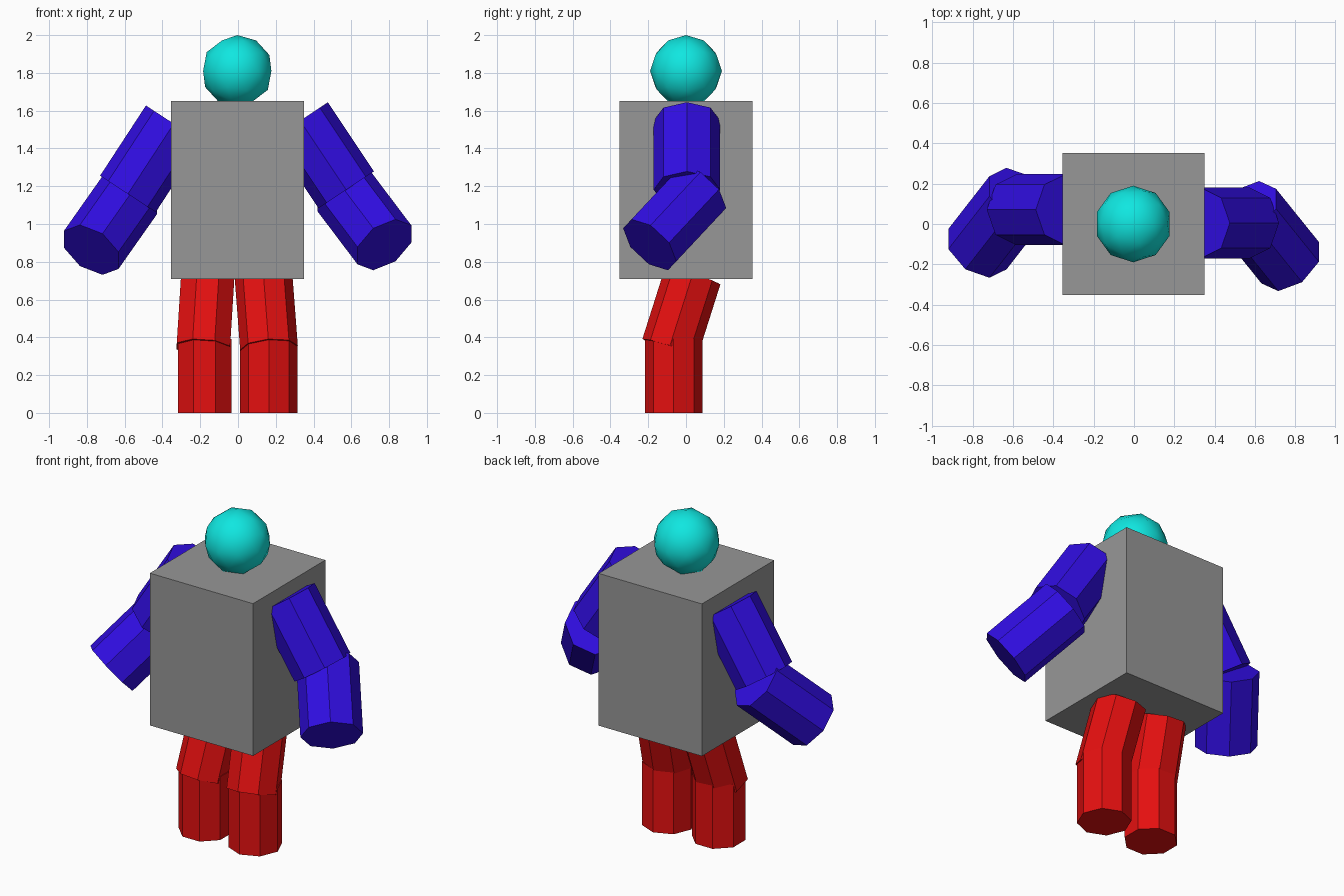
import bpy
import math
from mathutils import Matrix, Vector

if "Cube" in bpy.data.objects:
    bpy.data.objects.remove(bpy.data.objects["Cube"], do_unlink=True)


def make_material(name, colour):
    mat = bpy.data.materials.new(name)
    mat.use_nodes = True
    mat.diffuse_color = (*colour, 1)
    mat.node_tree.nodes["Principled BSDF"].inputs["Base Color"].default_value = (*colour, 1)
    return mat


GREY = make_material("grey", (0.31, 0.31, 0.31))
BLUE = make_material("blue", (0.03, 0.004, 0.76))
RED = make_material("red", (0.78, 0.005, 0.005))
CYAN = make_material("turquoise", (0.005, 0.8, 0.75))


def finish(name, mat):
    obj = bpy.context.object
    obj.name = name
    obj.data.materials.append(mat)
    return obj


def limb(name, start, end, radius, mat, ref, flat=False):
    """Eight-sided tube from start to end, with a corner (or a flat side) towards ref."""
    start, end = Vector(start), Vector(end)
    z = (end - start).normalized()
    ref = Vector(ref)
    x = (ref - z * ref.dot(z)).normalized()
    y = z.cross(x)
    bpy.ops.mesh.primitive_cylinder_add(vertices=8, radius=radius, depth=(end - start).length)
    obj = finish(name, mat)
    turn = Matrix((x, y, z)).transposed().to_4x4()
    roll = Matrix.Rotation(math.radians(22.5 if flat else 0), 4, "Z")
    obj.matrix_world = Matrix.Translation((start + end) / 2) @ turn @ roll


# Torso block
bpy.ops.mesh.primitive_cube_add(size=1, location=(-0.003, 0, 1.18))
torso = finish("torso", GREY)
torso.scale = (0.705, 0.705, 0.94)

# Head
bpy.ops.mesh.primitive_ico_sphere_add(subdivisions=2, radius=0.19, location=(-0.004, 0, 1.81))
finish("head", CYAN)
bpy.ops.object.shade_smooth()

# Arms, bent forward at the elbow
ARM = 0.176
SIDE, FRONT = (1, 0, 0), (0, -1, 0)
limb("left_upper_arm", (0.329, 0.005, 1.547), (0.573, 0.005, 1.181), ARM, BLUE, FRONT)
limb("left_forearm", (0.562, 0.072, 1.172), (0.775, -0.192, 0.89), ARM, BLUE, SIDE, True)
limb("right_upper_arm", (-0.34, 0.071, 1.531), (-0.583, 0.071, 1.159), ARM, BLUE, FRONT)
limb("right_forearm", (-0.573, 0.137, 1.153), (-0.777, -0.125, 0.863), ARM, BLUE, SIDE, True)

# Legs, thighs leaning back towards the hips
LEG = 0.153
limb("left_thigh", (0.135, 0.036, 0.726), (0.164, -0.085, 0.345), LEG, RED, FRONT)
limb("left_shin", (0.163, -0.065, 0.39), (0.163, -0.065, 0), LEG, RED, FRONT)
limb("right_thigh", (-0.16, 0.036, 0.726), (-0.184, -0.085, 0.345), LEG, RED, FRONT, True)
limb("right_shin", (-0.177, -0.065, 0.39), (-0.177, -0.065, 0), LEG, RED, FRONT, True)
